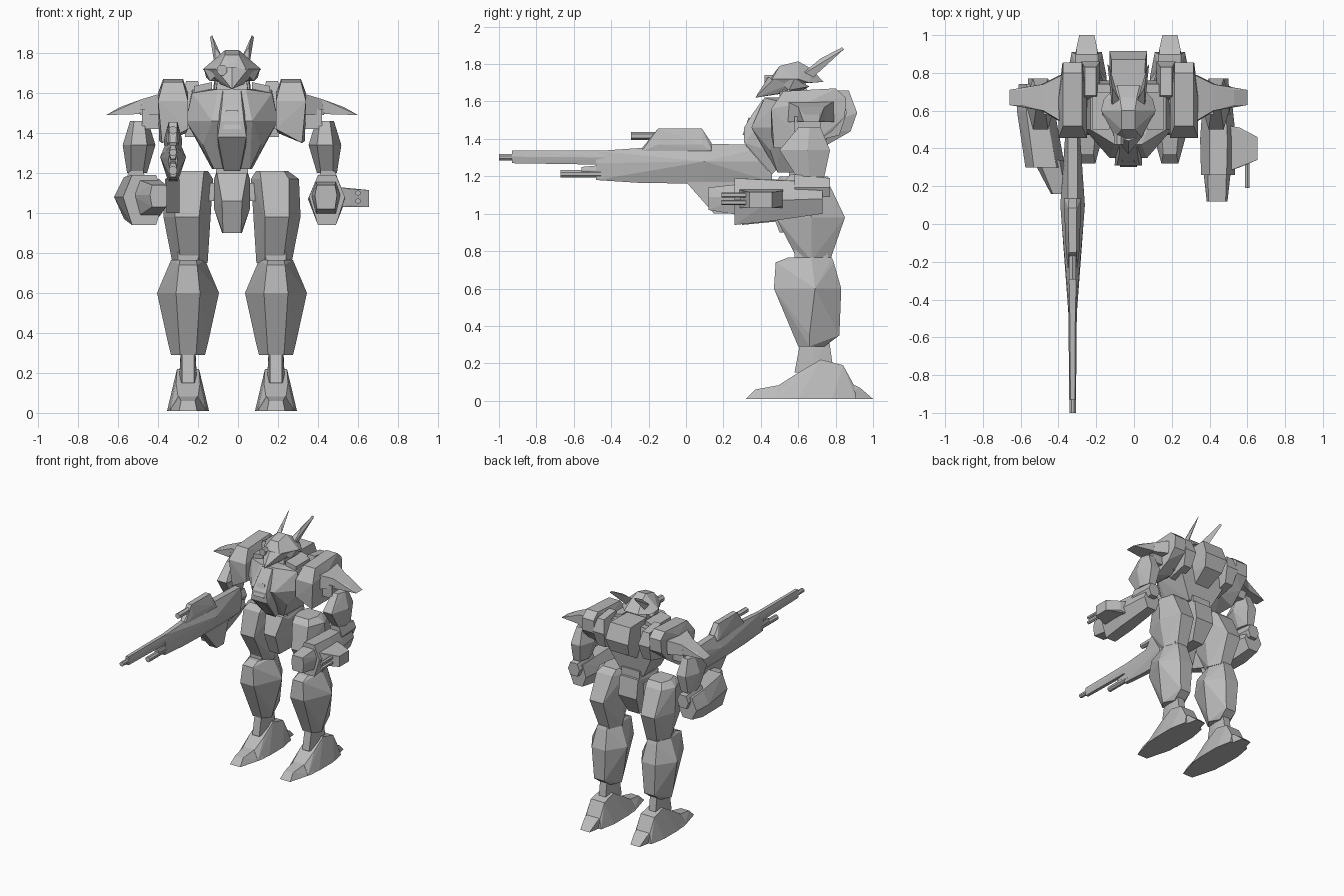
import bpy, bmesh, math
from mathutils import Vector

CX = -0.03  # body symmetry plane

grey = bpy.data.materials.new("plain_grey")
grey.diffuse_color = (0.5, 0.5, 0.5, 1)


def hull(name, pts):
    """Convex armour block around a handful of corner points."""
    bm = bmesh.new()
    for p in pts:
        bm.verts.new(p)
    r = bmesh.ops.convex_hull(bm, input=bm.verts)
    junk = {g for g in r["geom_interior"] + r["geom_unused"] if isinstance(g, bmesh.types.BMVert) and g.is_valid}
    bmesh.ops.delete(bm, geom=list(junk), context="VERTS")
    bmesh.ops.dissolve_limit(bm, angle_limit=math.radians(2), verts=bm.verts, edges=bm.edges)
    bmesh.ops.recalc_face_normals(bm, faces=bm.faces)
    me = bpy.data.meshes.new(name)
    bm.to_mesh(me)
    bm.free()
    me.materials.append(grey)
    ob = bpy.data.objects.new(name, me)
    bpy.context.collection.objects.link(ob)


def centre(name, pts):
    """Block symmetric about the body plane; x is the distance from it."""
    hull(name, [(CX + s * x, y, z) for x, y, z in pts for s in (1, -1)])


def pair(name, pts):
    """Left and right copies of a block."""
    for side, s in (("left", 1), ("right", -1)):
        hull(f"{side}_{name}", [(CX + s * x, y, z) for x, y, z in pts])


def ring_z(z, cx, w, f, y0, ym, y1):
    """Horizontal hexagon: flat front and back, ridged sides."""
    return [(cx + s * a, y, z) for s in (1, -1) for a, y in ((f, y0), (w, ym), (f, y1))]


def ring_y(y, cx, w, f, z0, zm, z1):
    """Upright hexagon: flat top and bottom, ridged sides."""
    return [(cx + s * a, y, z) for s in (1, -1) for a, z in ((f, z0), (w, zm), (f, z1))]


def tube(name, x, z, y0, y1, r, n=8):
    a = [2 * math.pi * (i + .5) / n for i in range(n)]
    hull(name, [(x + r * math.cos(t), y, z + r * math.sin(t)) for y in (y0, y1) for t in a])


# Feet: toe, main wedge, heel spur
pair("toe", [(.22 + s * a, y, z) for s in (1, -1) for a, y, z in (
    (.045, .32, .01), (.035, .37, .06), (.1, .52, .01), (.05, .5, .08), (.1, .66, .01), (.06, .64, .11))])
pair("foot", [(.22 + s * a, y, z) for s in (1, -1) for a, y, z in (
    (.09, .48, .015), (.05, .49, .08), (.105, .6, .01), (.06, .6, .15), (.055, .72, .22),
    (.06, .84, .19), (.105, .78, .01), (.08, .91, .01), (.06, .9, .08))])
pair("heel", [(.22 + s * a, y, z) for s in (1, -1) for a, y, z in (
    (.08, .8, .01), (.06, .8, .13), (.055, .93, .07), (.04, 1.0, .01))])
pair("ankle", ring_z(.15, .22, .045, .03, .58, .68, .79) + ring_z(.36, .22, .035, .03, .62, .68, .76))

# Legs
pair("shin", ring_z(.765, .22, .085, .04, .545, .67, .78) + ring_z(.74, .22, .095, .045, .48, .67, .79)
     + ring_z(.6, .22, .155, .06, .47, .69, .83) + ring_z(.35, .22, .1, .045, .575, .66, .82)
     + ring_z(.29, .22, .085, .04, .6, .66, .74))
pair("knee_joint", ring_z(.7, .22, .07, .05, .58, .67, .76) + ring_z(.82, .22, .07, .05, .58, .67, .76))
pair("thigh", ring_z(1.21, .20, .08, .06, .56, .64, .72) + ring_z(1.17, .215, .12, .07, .52, .65, .76)
     + ring_z(.98, .225, .118, .06, .48, .67, .85) + ring_z(.75, .21, .088, .045, .6, .67, .77))

# Pelvis and waist
centre("pelvis", [(.075, .5, 1.2), (.09, .56, 1.17), (.05, .44, 1.06), (.09, .6, 1.02), (.045, .5, .9),
                  (.05, .7, .9), (.08, .78, 1.05), (.08, .76, 1.2)])
centre("hip_axle", [(.2, y, z) for y in (.61, .7) for z in (1.06, 1.15)])
centre("waist", [(.08, y, z) for y in (.55, .74) for z in (1.17, 1.26)])

# Torso
centre("torso", [(.2, .5, 1.6), (.2, .74, 1.62), (.07, .42, 1.62), (.23, .5, 1.46), (.1, .35, 1.46), (.22, .76, 1.45),
                 (.145, .45, 1.34), (.145, .72, 1.34), (.09, .49, 1.22), (.1, .72, 1.22)])
centre("cockpit", [(.045, .41, 1.61), (.05, .36, 1.54), (.06, .31, 1.46), (.072, .31, 1.38), (.04, .46, 1.21),
                   (.07, .55, 1.3), (.07, .5, 1.6)])
centre("cockpit_hatch", [(.03, .335, 1.515), (.045, .302, 1.42), (.03, .345, 1.51), (.045, .325, 1.42)])
centre("belly_plate", [(.04, .318, 1.365), (.035, .435, 1.23), (.04, .35, 1.365), (.035, .46, 1.23)])
pair("collar_plate", [(x, y, z + (.02 if x < .15 else 0)) for x in (.1, .19) for y in (.5, .7) for z in (1.58, 1.635)])

# Backpack
centre("backpack", [(.085, .66, 1.66), (.09, .87, 1.66), (.1, .915, 1.54), (.08, .88, 1.44), (.06, .74, 1.36),
                    (.1, .68, 1.45)])
pair("backpack_pod", [(.2 + s * a, y, z) for s in (1, -1) for a, y, z in (
    (.03, .68, 1.66), (.03, .83, 1.64), (.05, .86, 1.54), (.05, .66, 1.56), (.035, .82, 1.42), (.035, .66, 1.38))])

# Shoulders: tall pad, joint and swept fin
pair("shoulder_pad", [(.295 + s * a, y, z) for s in (1, -1) for a, y, z in (
    (.075, .455, 1.56), (.05, .52, 1.655), (.05, .8, 1.67), (.05, .855, 1.62), (.055, .85, 1.52),
    (.075, .66, 1.6))] + [(.22, .455, 1.42), (.35, .47, 1.35), (.365, .66, 1.36), (.23, .68, 1.4), (.35, .78, 1.44)])
pair("shoulder_fin", [(.35, .54, 1.6), (.35, .79, 1.6), (.36, .54, 1.49), (.36, .79, 1.49), (.45, .6, 1.57),
                      (.45, .74, 1.57), (.46, .6, 1.49), (.46, .74, 1.49)])
pair("fin_tip", [(.45, .6, 1.57), (.45, .74, 1.57), (.46, .6, 1.495), (.46, .74, 1.495), (.56, .63, 1.53),
                 (.56, .71, 1.53), (.63, .63, 1.49), (.63, .71, 1.49)])
pair("shoulder_joint", [(x, y, z) for x in (.18, .45) for y in (.58, .72) for z in (1.42, 1.52)])

# Arms
pair("upper_arm", ring_z(1.46, .465, .045, .025, .6, .66, .72) + ring_z(1.34, .465, .082, .04, .5, .65, .77)
     + ring_z(1.2, .475, .05, .03, .59, .66, .74))
pair("elbow", ring_y(.58, .48, .06, .035, 1.08, 1.14, 1.21) + ring_y(.77, .48, .05, .03, 1.09, 1.14, 1.19))
hull("left_forearm", ring_y(.73, .44, .07, .04, 1.0, 1.08, 1.17) + ring_y(.45, .445, .095, .05, .96, 1.07, 1.18)
     + ring_y(.26, .445, .09, .045, .94, 1.08, 1.19))
hull("left_fist", ring_y(.3, .44, .075, .05, .99, 1.09, 1.16) + ring_y(.12, .44, .055, .045, 1.02, 1.09, 1.14))
hull("right_forearm", ring_y(.74, -.53, .08, .04, 1.0, 1.08, 1.17) + ring_y(.6, -.52, .1, .05, .97, 1.08, 1.18)
     + ring_y(.3, -.47, .105, .06, .94, 1.08, 1.19))
hull("right_fist", ring_y(.34, -.45, .085, .055, .98, 1.09, 1.17) + ring_y(.16, -.395, .045, .035, 1.03, 1.09, 1.14))

# Wrist gun on the left forearm
hull("wrist_gun", [(x, y, z) for x, y0, y1, z0, z1 in ((.5, .28, .52, 1.03, 1.13), (.56, .3, .51, 1.04, 1.12),
     (.655, .34, .46, 1.03, 1.115)) for y in (y0, y1) for z in (z0, z1)])
for i, z in enumerate((1.06, 1.1)):
    tube(f"wrist_barrel_{i + 1}", .6, z, .19, .4, .014, 6)

# Rifle
GX = -.325
hull("rifle_body", ring_y(-.48, GX, .022, .015, 1.18, 1.27, 1.335) + ring_y(-.25, GX, .035, .018, 1.165, 1.28, 1.345)
     + ring_y(.1, GX, .065, .025, 1.16, 1.28, 1.375) + ring_y(.46, GX, .04, .025, 1.17, 1.28, 1.365))
hull("rifle_housing", ring_y(-.24, GX, .025, .014, 1.3, 1.33, 1.345) + ring_y(-.15, GX, .035, .02, 1.3, 1.37, 1.455)
     + ring_y(.085, GX, .045, .022, 1.3, 1.37, 1.455) + ring_y(.135, GX, .045, .02, 1.3, 1.34, 1.38))
hull("rifle_barrel", ring_y(-.93, GX, .018, .012, 1.27, 1.305, 1.337) + ring_y(-.3, GX, .024, .015, 1.26, 1.3, 1.337))
tube("rifle_muzzle", GX, 1.302, -1.0, -.9, .018)
tube("rifle_lower_barrel", GX, 1.213, -.67, -.4, .022)
hull("rifle_lower_sleeve", ring_y(-.56, GX, .018, .012, 1.21, 1.23, 1.25) + ring_y(-.45, GX, .02, .012, 1.2, 1.23, 1.26))
tube("rifle_sight", GX, 1.415, -.295, -.1, .022, 6)
hull("rifle_grip", [(GX + s * .033, y, z) for s in (1, -1) for y, z in ((0, 1.17), (.15, 1.0), (.24, 1.0), (.3, 1.17))])

# Head
centre("neck", [(.085, .5, 1.58), (.085, .66, 1.58), (.07, .52, 1.68), (.07, .64, 1.7)])
centre("helmet", [(.0, .44, 1.71), (.07, .46, 1.72), (.145, .6, 1.72), (.13, .66, 1.7), (.06, .735, 1.705),
                  (.035, .5, 1.79), (.035, .6, 1.815), (.045, .67, 1.775), (.1, .55, 1.69)])
centre("face_beak", [(0, .37, 1.62), (.08, .47, 1.72), (0, .44, 1.73), (.1, .55, 1.69), (.07, .54, 1.65), (0, .5, 1.64)])
pair("cheek_guard", [(.07, .5, 1.7), (.14, .58, 1.72), (.13, .66, 1.68), (.11, .55, 1.66), (.07, .62, 1.66)])
tube("eye_scope", -.08, 1.715, .42, .55, .028)

# Antenna horns
pair("horn", [(.04, .62, 1.74), (.085, .6, 1.73), (.08, .67, 1.72), (.05, .66, 1.78), (.085, .72, 1.83),
              (.1, .835, 1.89), (.11, .845, 1.88)])
